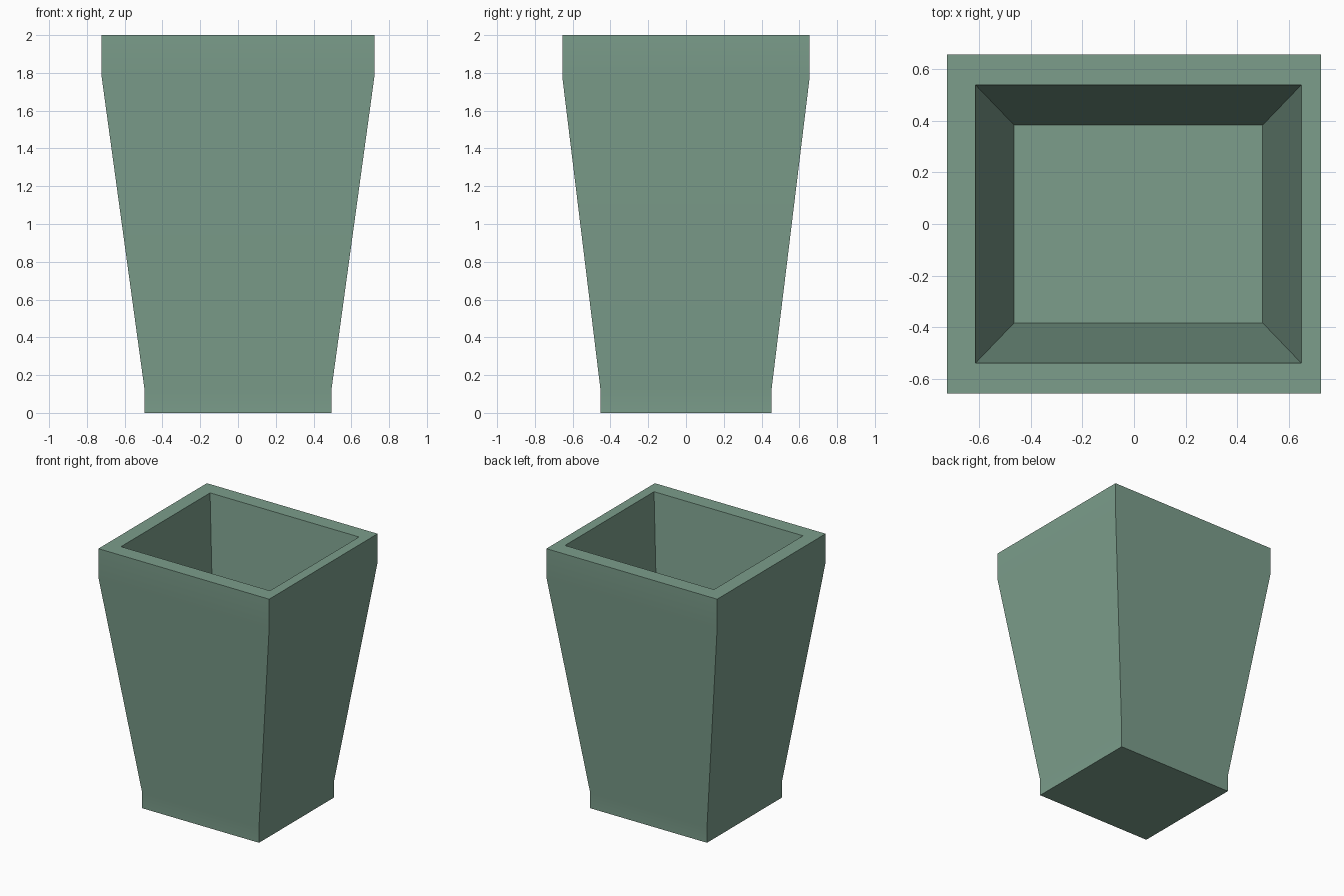
import bpy, bmesh

if "Cube" in bpy.data.objects:
    bpy.data.objects.remove(bpy.data.objects["Cube"])

# Square loops from the base centre, up the outside, over the rim, down inside
# (half width x, half width y, z, x offset)
LOOPS = [
    (0.495, 0.453, 0.00, 0.0),     # foot
    (0.495, 0.453, 0.125, 0.0),    # top of the straight foot
    (0.722, 0.655, 1.78, 0.0),     # bottom of the straight collar
    (0.722, 0.655, 2.00, 0.0),     # outer rim
    (0.630, 0.538, 2.00, 0.017),   # inner rim
    (0.480, 0.382, 0.45, 0.017),   # planting floor
]

bm = bmesh.new()
rings = []
for hx, hy, z, ox in LOOPS:
    rings.append([bm.verts.new((ox + sx * hx, sy * hy, z))
                  for sx, sy in ((-1, -1), (1, -1), (1, 1), (-1, 1))])
for a, b in zip(rings, rings[1:]):
    for i in range(4):
        j = (i + 1) % 4
        bm.faces.new((a[i], a[j], b[j], b[i]))
bm.faces.new(rings[0][::-1])
bm.faces.new(rings[-1])
bmesh.ops.recalc_face_normals(bm, faces=bm.faces)

mesh = bpy.data.meshes.new("planter")
bm.to_mesh(mesh)
bm.free()
planter = bpy.data.objects.new("planter", mesh)
bpy.context.collection.objects.link(planter)

# Muted green glaze
mat = bpy.data.materials.new("green_glaze")
mat.diffuse_color = (0.2, 0.34, 0.26, 1)
mat.use_nodes = True
mat.node_tree.nodes["Principled BSDF"].inputs["Base Color"].default_value = mat.diffuse_color
mesh.materials.append(mat)

# Soft shading over the shallow bends, crisp corners
bpy.context.view_layer.objects.active = planter
planter.select_set(True)
bpy.ops.object.shade_smooth_by_angle(angle=0.52)
